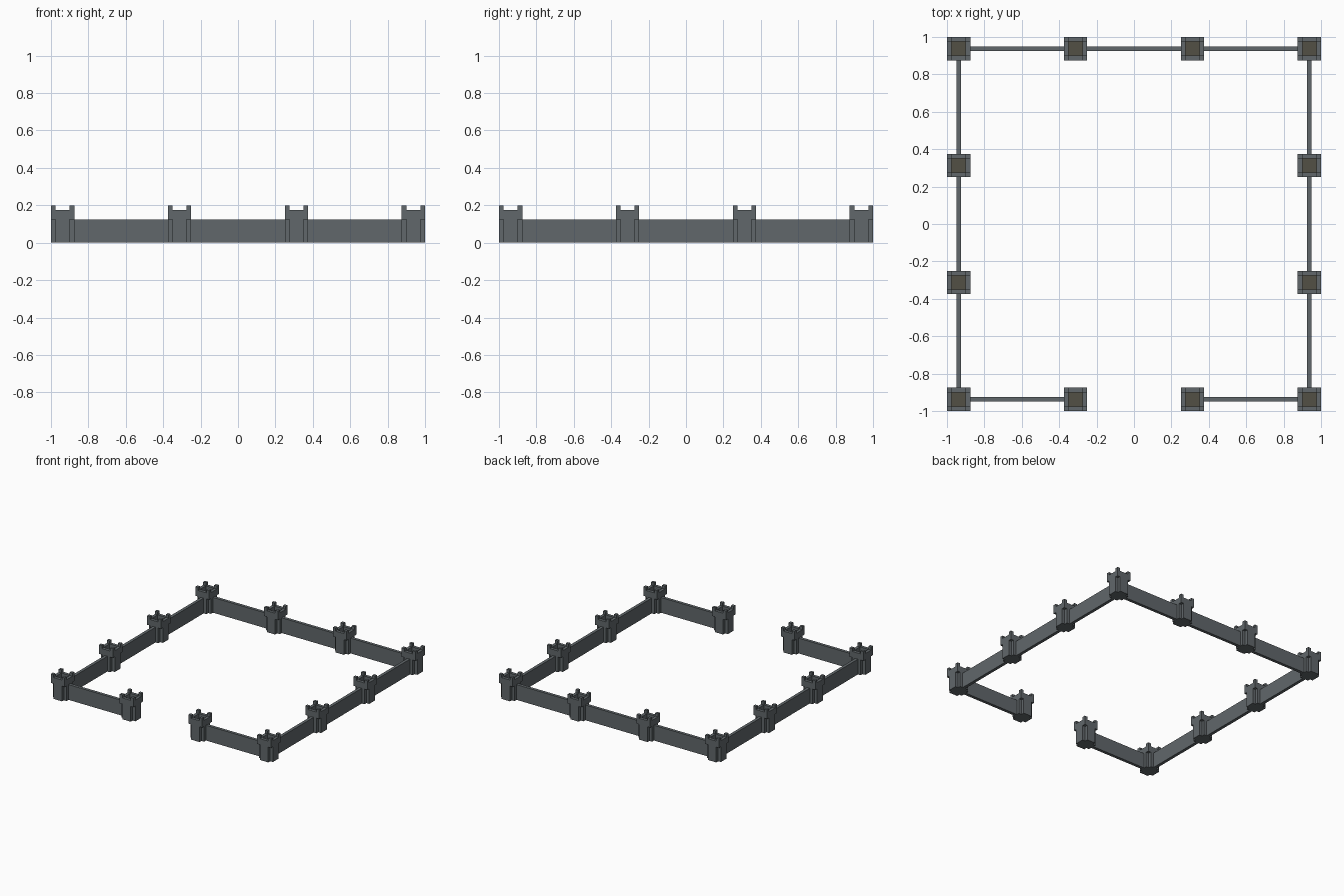
import bpy
import bmesh

cube = bpy.data.objects.get("Cube")
if cube:
    bpy.data.objects.remove(cube)

U = 0.025                     # building module
SPOTS = (-0.9375, -0.3125, 0.3125, 0.9375)
HALF = 2.5 * U                # half a tower's width


def material(name, rgb):
    m = bpy.data.materials.new(name)
    m.use_nodes = True
    m.diffuse_color = (*rgb, 1)
    m.node_tree.nodes["Principled BSDF"].inputs["Base Color"].default_value = (*rgb, 1)
    return m


stone = material("grey stone", (0.120, 0.137, 0.147))
boards = material("brown floor", (0.085, 0.080, 0.058))


def finish(name, bm, mats):
    bmesh.ops.recalc_face_normals(bm, faces=bm.faces)
    mesh = bpy.data.meshes.new(name)
    bm.to_mesh(mesh)
    bm.free()
    for m in mats:
        mesh.materials.append(m)
    return place(name, mesh, 0, 0)


def place(name, mesh, x, y):
    ob = bpy.data.objects.new(name, mesh)
    ob.location = (x, y, 0)
    bpy.context.collection.objects.link(ob)
    return ob


def column_height(i, j):
    """Top of each cell of the 5 x 5 tower plan, in modules."""
    edge_i, edge_j = i in (0, 4), j in (0, 4)
    if edge_i and edge_j:
        return 8              # corner merlon
    return 7 if edge_i or edge_j else 5   # parapet or sunken floor


def tower_mesh():
    bm = bmesh.new()
    # Plus-shaped shaft with notched corners
    c = HALF - U
    plan = [(-c, -HALF), (c, -HALF), (c, -c), (HALF, -c), (HALF, c), (c, c),
            (c, HALF), (-c, HALF), (-c, c), (-HALF, c), (-HALF, -c), (-c, -c)]
    base = bm.faces.new([bm.verts.new((x, y, 0)) for x, y in plan])
    out = bmesh.ops.extrude_face_region(bm, geom=[base])
    top = [v for v in out["geom"] if isinstance(v, bmesh.types.BMVert)]
    bmesh.ops.translate(bm, verts=top, vec=(0, 0, 5 * U))
    for f in bm.faces:        # walkable floor is the shaft's upper face
        if f.calc_center_median().z > 4.9 * U:
            f.material_index = 1

    # Square head: hollow parapet ring with a merlon on each corner
    def height(i, j):
        return column_height(i, j) if 0 <= i < 5 and 0 <= j < 5 else 5

    def quad(points):
        bm.faces.new([bm.verts.new(p) for p in points])

    def grid(n):
        return -HALF + n * U

    for i in range(5):
        for j in range(5):
            h = height(i, j)
            if h == 5:
                continue
            x0, x1, y0, y1 = grid(i), grid(i + 1), grid(j), grid(j + 1)
            ring = [(x0, y0), (x1, y0), (x1, y1), (x0, y1)]
            quad([(x, y, h * U) for x, y in ring])
            if h == 8:        # overhanging underside
                quad([(x, y, 5 * U) for x, y in reversed(ring)])
            sides = ((0, -1), (1, 0), (0, 1), (-1, 0))
            for k, (di, dj) in enumerate(sides):
                low = height(i + di, j + dj)
                if low < h:
                    a, b = ring[k], ring[(k + 1) % 4]
                    quad([(*a, low * U), (*b, low * U), (*b, h * U), (*a, h * U)])
    # Merge flush faces, keeping head normals as built
    bmesh.ops.remove_doubles(bm, verts=bm.verts, dist=1e-5)
    bmesh.ops.dissolve_limit(bm, angle_limit=0.01, verts=bm.verts, edges=bm.edges,
                             delimit={'MATERIAL'})
    mesh = bpy.data.meshes.new("tower")
    bm.normal_update()
    base = min(bm.faces, key=lambda f: f.calc_center_median().z)
    if base.normal.z > 0:
        base.normal_flip()
    bm.to_mesh(mesh)
    bm.free()
    mesh.materials.append(stone)
    mesh.materials.append(boards)
    return mesh


# Twelve towers around the square
tower = tower_mesh()
for x in SPOTS:
    for y in SPOTS:
        if abs(x) > 0.9 or abs(y) > 0.9:
            place("tower", tower, x, y)


def wall(name, x, y, sx, sy):
    bm = bmesh.new()
    bmesh.ops.create_cube(bm, size=1)
    bmesh.ops.scale(bm, verts=bm.verts, vec=(sx, sy, 5 * U))
    bmesh.ops.translate(bm, verts=bm.verts, vec=(x, y, 2.5 * U))
    finish(name, bm, [stone])


# Curtain walls between towers, with the front middle left open as a gateway
SPAN = 0.625 - 2 * HALF
for mid in (-0.625, 0, 0.625):
    wall("back_wall", mid, SPOTS[3], SPAN, U)
    wall("right_wall", SPOTS[0], mid, U, SPAN)
    wall("left_wall", SPOTS[3], mid, U, SPAN)
    if mid:
        wall("front_wall", mid, SPOTS[0], SPAN, U)
